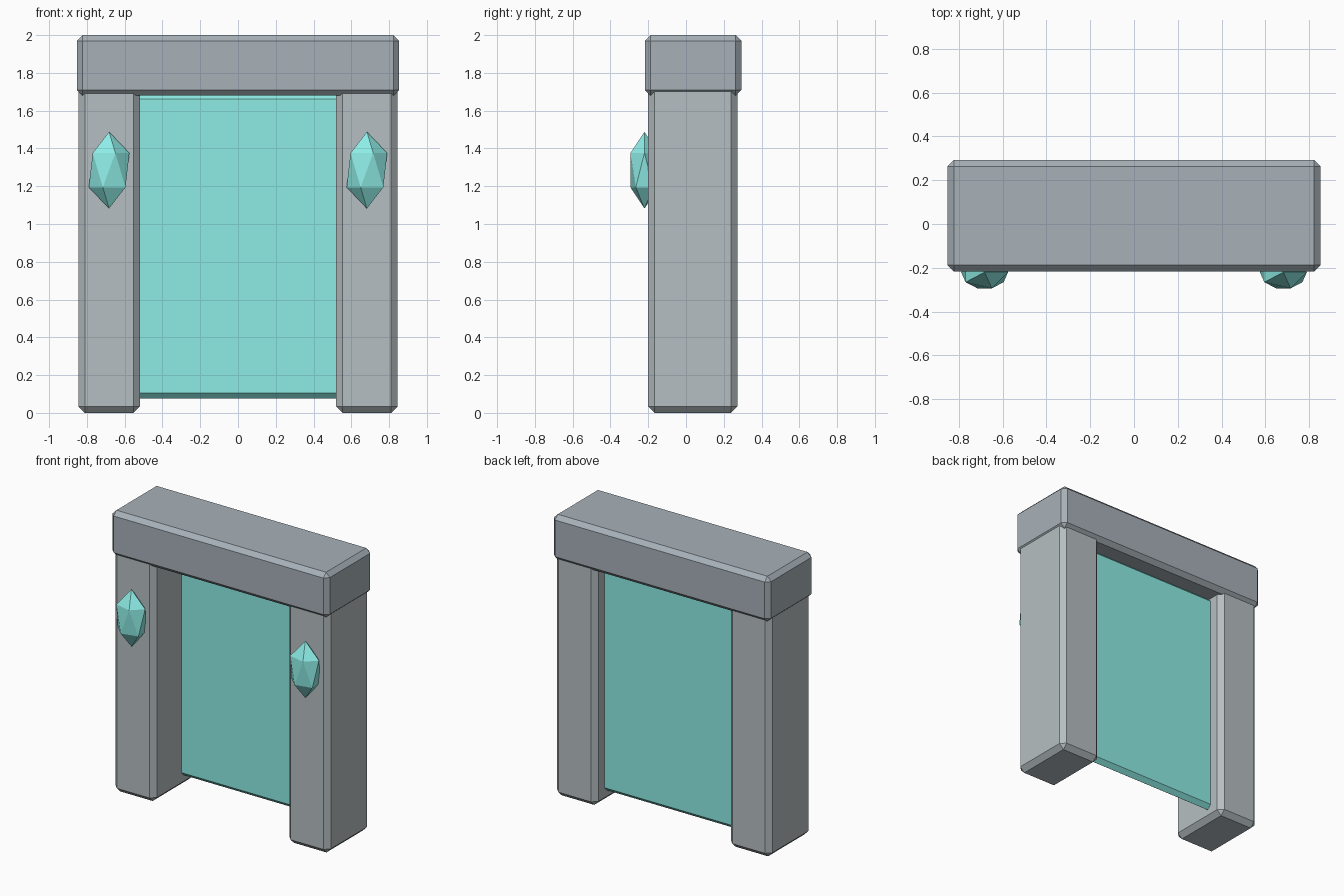
import bpy

if "Cube" in bpy.data.objects:
    bpy.data.objects.remove(bpy.data.objects["Cube"])


def material(name, rgb):
    mat = bpy.data.materials.new(name)
    mat.diffuse_color = (*rgb, 1)
    mat.use_nodes = True
    mat.node_tree.nodes["Principled BSDF"].inputs["Base Color"].default_value = mat.diffuse_color
    return mat


def finish(obj, name, mat):
    obj.name = name
    obj.data.materials.append(mat)
    return obj


def block(name, low, high, bevel, mat):
    """Box between two corners with single-segment chamfered edges."""
    centre = [(a + b) / 2 for a, b in zip(low, high)]
    bpy.ops.mesh.primitive_cube_add(size=1, location=centre)
    obj = bpy.context.object
    obj.scale = [b - a for a, b in zip(low, high)]
    bpy.ops.object.transform_apply(location=False, rotation=False, scale=True)
    mod = obj.modifiers.new("chamfer", "BEVEL")
    mod.width = bevel
    mod.segments = 1
    mod.limit_method = "ANGLE"
    return finish(obj, name, mat)


def crystal(name, location, radii, mat):
    """Stretched icosahedron, half sunk into the post."""
    bpy.ops.mesh.primitive_ico_sphere_add(subdivisions=1, radius=1, location=location)
    obj = bpy.context.object
    obj.scale = radii
    bpy.ops.object.transform_apply(location=False, rotation=False, scale=True)
    return finish(obj, name, mat)


stone = material("stone", (0.47, 0.52, 0.54))
dark_stone = material("dark_stone", (0.39, 0.44, 0.48))
glow = material("teal_glow", (0.27, 0.84, 0.79))

# Posts with a crystal on the front of each
for side, x in (("left", -0.6825), ("right", 0.6825)):
    block(f"{side}_post", (x - 0.1625, -0.2, 0), (x + 0.1625, 0.272, 1.74), 0.034, stone)
    crystal(f"{side}_crystal", (x, -0.22, 1.285), (0.12, 0.087, 0.203), glow)

# Lintel across the top
block("lintel", (-0.853, -0.218, 1.68), (0.853, 0.293, 2.0), 0.03, dark_stone)

# Thin portal panel set towards the back
block("portal_panel", (-0.56, 0.11, 0.075), (0.56, 0.17, 1.69), 0.0295, glow)
